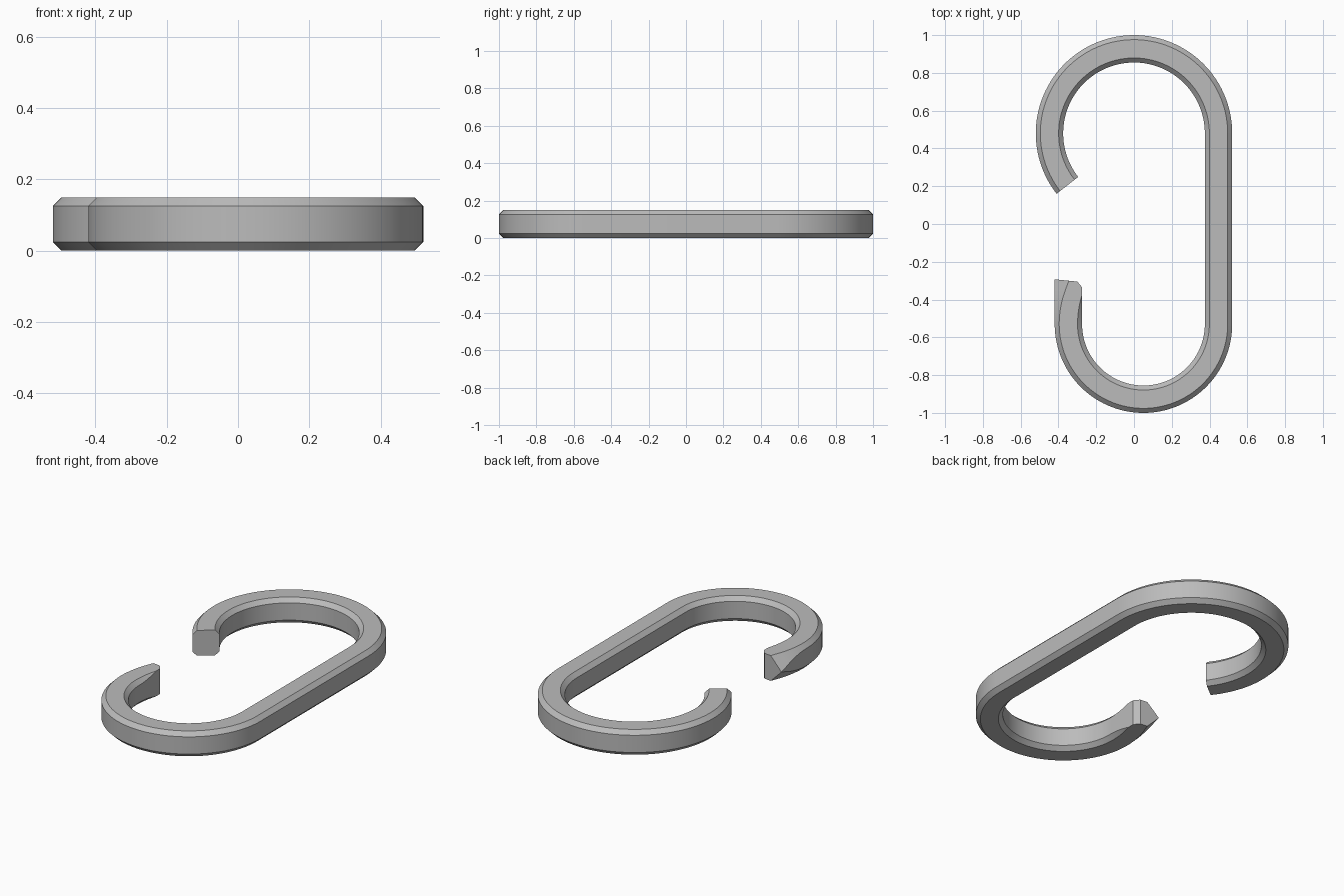
import bpy, bmesh, math

if "Cube" in bpy.data.objects:
    bpy.data.objects.remove(bpy.data.objects["Cube"], do_unlink=True)

HALF_W, HEIGHT, CHAMFER = 0.0725, 0.15, 0.024
BIG_Y, BIG_R = 0.48, 0.4475
SMALL_X, SMALL_Y, SMALL_R = 0.05, -0.53, 0.3975
TIP_Y, TIP_BEVEL = -0.3, 0.025


def section(outer, inner):
    """Chamfered bar profile as (outward offset, height) pairs."""
    w, h = HALF_W, HEIGHT
    return [(w, outer), (w, h - outer), (w - outer, h), (inner - w, h),
            (-w, h - inner), (-w, inner), (inner - w, 0), (w - outer, 0)]


def arc_rings(cx, cy, radius, start, end, steps):
    rings = []
    for i in range(steps + 1):
        a = math.radians(start + (end - start) * i / steps)
        rings.append([(cx + (radius + u) * math.cos(a), cy + (radius + u) * math.sin(a), z)
                      for u, z in section(CHAMFER, CHAMFER)])
    return rings


def tip_rings(steps):
    """Straight end whose outer chamfers grow until they meet in a wedge."""
    rings = []
    centre = SMALL_X - SMALL_R
    length = TIP_Y - TIP_BEVEL - 0.01 - SMALL_Y
    for i in range(1, steps + 1):
        d = length * i / steps
        profile = section(CHAMFER + d * d, max(0, CHAMFER - d * d))
        rings.append([(centre - u, SMALL_Y + d, z) for u, z in profile])
    # slanted end with its inner corner cut off
    end = []
    for u, z in section(HEIGHT / 2, 0):
        u = max(u, TIP_BEVEL - HALF_W)
        end.append((centre - u, TIP_Y + u * 0.1, z))
    return rings + [end]


# Sweep the bar: big hook, straight side, small hook, wedge tip
rings = arc_rings(0, BIG_Y, BIG_R, 218, 0, 72)
rings += arc_rings(SMALL_X, SMALL_Y, SMALL_R, 0, -180, 60)
rings += tip_rings(10)

bm = bmesh.new()
loops = [[bm.verts.new(p) for p in ring] for ring in rings]
for a, b in zip(loops, loops[1:]):
    for i in range(len(a)):
        j = (i + 1) % len(a)
        bm.faces.new((a[i], a[j], b[j], b[i]))
bm.faces.new(loops[0])
bm.faces.new(loops[-1])
bmesh.ops.remove_doubles(bm, verts=bm.verts[:], dist=0.0002)
bmesh.ops.recalc_face_normals(bm, faces=bm.faces[:])

mesh = bpy.data.meshes.new("open_hook_link")
bm.to_mesh(mesh)
bm.free()
link = bpy.data.objects.new("open_hook_link", mesh)
bpy.context.collection.objects.link(link)

# Plain grey
grey = bpy.data.materials.new("grey")
grey.use_nodes = True
colour = (0.5, 0.5, 0.5, 1)
grey.diffuse_color = colour
grey.node_tree.nodes["Principled BSDF"].inputs["Base Color"].default_value = colour
mesh.materials.append(grey)

bpy.ops.object.select_all(action="DESELECT")
link.select_set(True)
bpy.context.view_layer.objects.active = link
bpy.ops.object.shade_smooth_by_angle(angle=math.radians(25))
